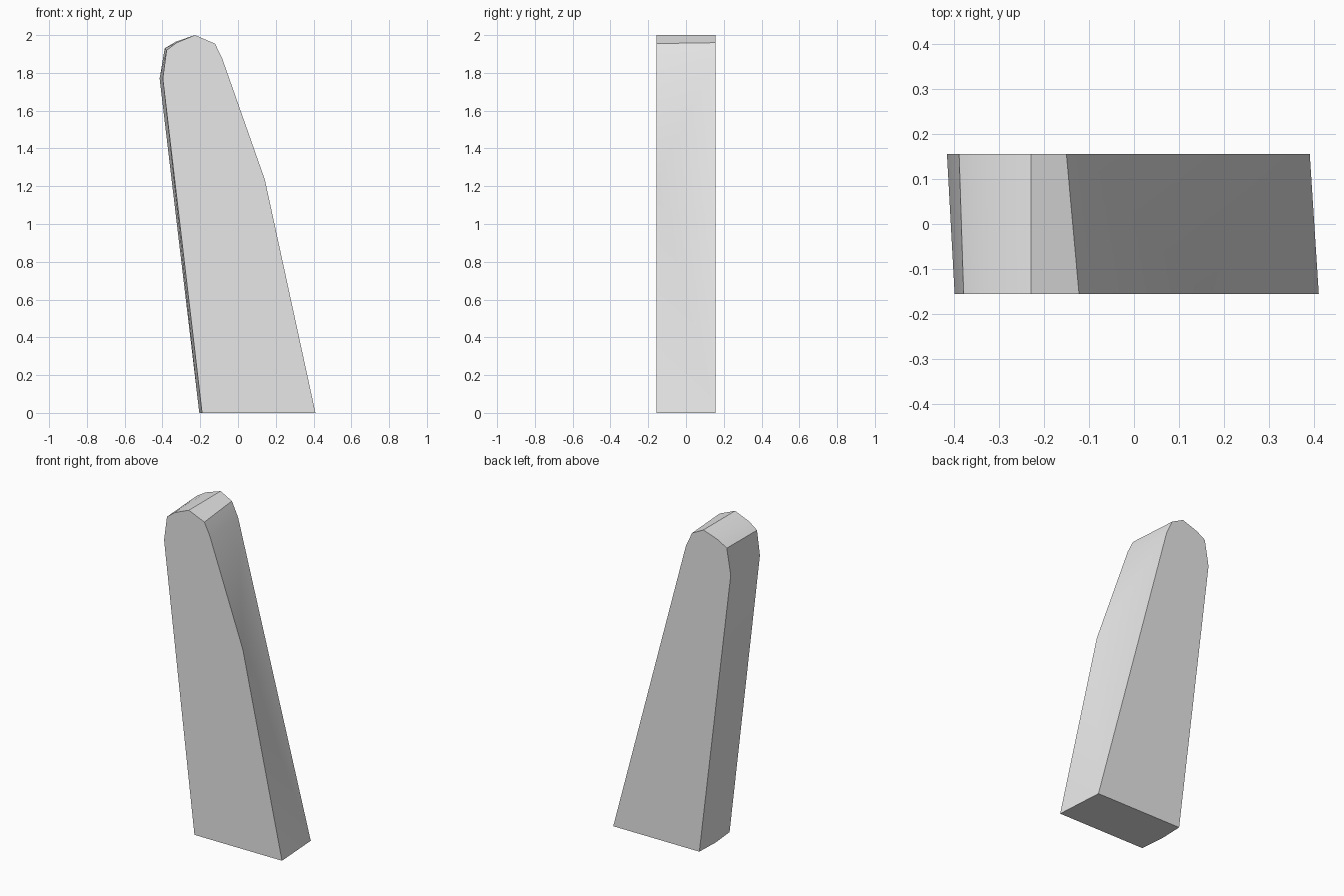
import bpy, bmesh, math

cube = bpy.data.objects.get("Cube")
if cube:
    bpy.data.objects.remove(cube, do_unlink=True)

# Plain grey material
grey = bpy.data.materials.new("plain grey")
grey.use_nodes = True
grey.diffuse_color = (0.8, 0.8, 0.8, 1)
grey.node_tree.nodes["Principled BSDF"].inputs["Base Color"].default_value = (0.8, 0.8, 0.8, 1)

HALF_DEPTH = 0.155

# Matching outlines, from the lower right corner over the rounded top to the lower left
front_outline = [(0.41, 0), (-0.085, 1.88), (-0.122, 1.955), (-0.228, 2.0),
                 (-0.325, 1.96), (-0.378, 1.92), (-0.398, 1.77), (-0.19, 0)]
back_outline = [(0.39, 0), (-0.108, 1.87), (-0.15, 1.96), (-0.228, 2.0),
                (-0.33, 1.965), (-0.388, 1.93), (-0.415, 1.77), (-0.2, 0)]

bm = bmesh.new()
front = [bm.verts.new((x, -HALF_DEPTH, z)) for x, z in front_outline]
back = [bm.verts.new((x, HALF_DEPTH, z)) for x, z in back_outline]
notch = bm.verts.new((0.142, -HALF_DEPTH, 1.235))
heel = bm.verts.new((-0.205, 0, 0))

# Front and back faces
bm.faces.new([front[0], notch] + front[1:])
bm.faces.new(back)

# Sloping side, fanned around the bend that only the front edge has
for a, b in ((front[0], back[0]), (back[0], back[1]), (back[1], front[1])):
    bm.faces.new((notch, a, b))

# Rounded top and long straight side
for i in range(1, len(front) - 2):
    bm.faces.new((front[i], back[i], back[i + 1], front[i + 1]))
bm.faces.new((front[-2], heel, front[-1]))
bm.faces.new((front[-2], back[-2], heel))
bm.faces.new((back[-2], back[-1], heel))

# Base
bm.faces.new((front[0], front[-1], heel, back[-1], back[0]))
bmesh.ops.recalc_face_normals(bm, faces=bm.faces[:])

mesh = bpy.data.meshes.new("leaning_slab")
bm.to_mesh(mesh)
bm.free()
mesh.materials.append(grey)
slab = bpy.data.objects.new("leaning_slab", mesh)
bpy.context.collection.objects.link(slab)

# Soft shading around the rim with crisp edges on the flat faces
bpy.ops.object.select_all(action="DESELECT")
slab.select_set(True)
bpy.context.view_layer.objects.active = slab
bpy.ops.object.shade_smooth_by_angle(angle=math.radians(30))
